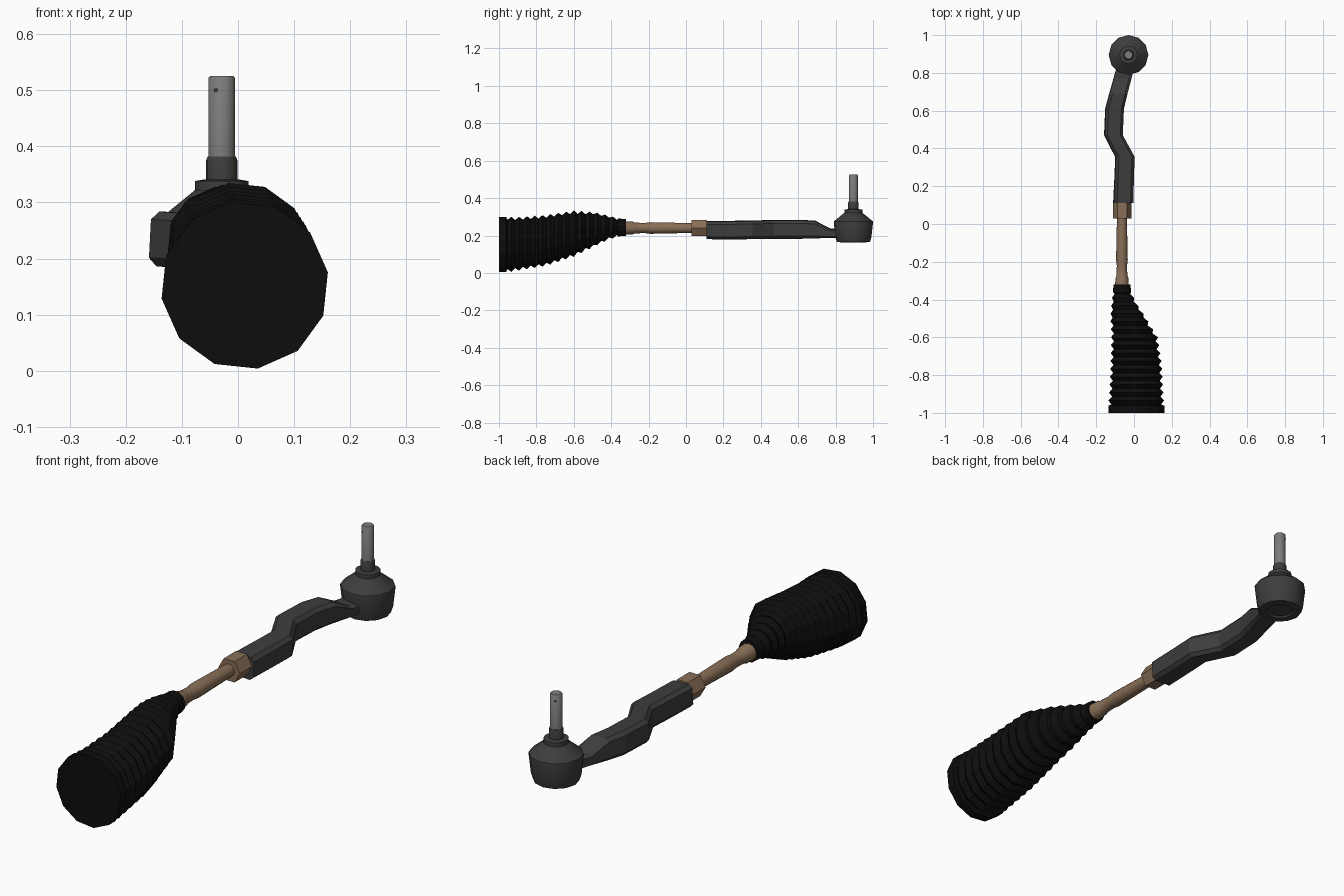
import bpy, bmesh, math

if "Cube" in bpy.data.objects:
    bpy.data.objects.remove(bpy.data.objects["Cube"])

def mat(name, c):
    m = bpy.data.materials.new(name)
    m.diffuse_color = (*c, 1)
    m.use_nodes = True
    m.node_tree.nodes["Principled BSDF"].inputs["Base Color"].default_value = m.diffuse_color
    return m

BLACK = mat("black_rubber", (0.004, 0.004, 0.004))
DARK = mat("dark_steel", (0.047, 0.047, 0.047))
GREY = mat("stud_grey", (0.2, 0.2, 0.2))
BRONZE = mat("bronze", (0.25, 0.158, 0.095))

def loft(name, rings, material, smooth=None):
    """Skin a list of closed rings and cap both ends."""
    bm = bmesh.new()
    vs = [[bm.verts.new(p) for p in r] for r in rings]
    n = len(rings[0])
    for a, b in zip(vs, vs[1:]):
        for i in range(n):
            j = (i + 1) % n
            bm.faces.new((a[i], a[j], b[j], b[i]))
    bm.faces.new(vs[0])
    bm.faces.new(vs[-1])
    bmesh.ops.recalc_face_normals(bm, faces=bm.faces)
    me = bpy.data.meshes.new(name)
    bm.to_mesh(me)
    bm.free()
    me.materials.append(material)
    ob = bpy.data.objects.new(name, me)
    bpy.context.collection.objects.link(ob)
    if smooth:
        bpy.ops.object.select_all(action='DESELECT')
        ob.select_set(True)
        bpy.context.view_layer.objects.active = ob
        bpy.ops.object.shade_smooth_by_angle(angle=math.radians(smooth))
    return ob

def ring_y(y, cx, cz, r, n, phase=0):
    return [(cx + r * math.cos(phase + math.tau * i / n), y,
             cz + r * math.sin(phase + math.tau * i / n)) for i in range(n)]

def lathe_z(name, profile, n, material, cx=-0.029, cy=0.895, smooth=40):
    return loft(name, [[(cx + r * math.cos(math.tau * i / n), cy + r * math.sin(math.tau * i / n), z)
                        for i in range(n)] for r, z in profile], material, smooth)

# Bellows boot: key stations (y, centre x, centre z, outer radius), ribs between
KEYS = [(-1, .012, .152, .15), (-.95, .012, .152, .15), (-.9, .012, .155, .146),
        (-.75, .012, .173, .139), (-.6, .003, .21, .126), (-.5, -.03, .231, .097),
        (-.42, -.053, .242, .068), (-.37, -.062, .243, .053), (-.32, -.064, .243, .046)]

def station(y):
    for a, b in zip(KEYS, KEYS[1:]):
        if y <= b[0] + 1e-6:
            t = (y - a[0]) / (b[0] - a[0])
            return [p + (q - p) * t for p, q in zip(a, b)][1:]

PH = math.radians(9)
rings = [ring_y(-1, .012, .152, .15, 12, PH), ring_y(-.962, .012, .152, .15, 12, PH)]
RIBS = 14
for k in range(2 * RIBS + 1):
    y = -.955 + k * .585 / (2 * RIBS)
    cx, cz, r = station(y)
    depth = .017 if y < -.5 else .012
    rings.append(ring_y(y, cx, cz, r - (depth if k % 2 == 0 else 0), 12, PH))
rings += [ring_y(-.362, -.063, .243, .048, 12, PH), ring_y(-.32, -.064, .243, .046, 12, PH)]
loft("bellows_boot", rings, BLACK)

# Threaded rod with collar, and hex lock nut
loft("tie_rod", [ring_y(y, -.064, .24, r, 12) for y, r in
                 [(-.34, .037), (-.285, .034), (-.275, .029), (-.22, .027), (-.19, .031), (-.1, .029),
                  (.05, .026)]], BRONZE, 40)
loft("lock_nut", [ring_y(y, -.062, .24, .05, 6) for y in (.03, .112)], BRONZE)

# Cranked arm: chamfered square section swept through stations (y, cx, cz, half w, half h)
def section(y, cx, cz, w, h, tilt=math.radians(-3)):
    pts = [(1, -.7), (1, .7), (.7, 1), (-.7, 1), (-1, .7), (-1, -.7), (-.7, -1), (.7, -1)]
    c, s = math.cos(tilt), math.sin(tilt)
    return [(cx + u * w * c - v * h * s, y, cz + u * w * s + v * h * c) for u, v in pts]

ARM = [(.11, -.057, .229, .052, .047), (.25, -.052, .229, .05, .048), (.355, -.048, .23, .05, .048),
       (.47, -.109, .233, .048, .049), (.61, -.103, .233, .048, .049), (.69, -.083, .232, .047, .046),
       (.77, -.061, .213, .047, .024), (.86, -.037, .213, .046, .023)]
loft("cranked_arm", [section(*a) for a in ARM], DARK)

# Ball joint housing, with recessed cap underneath
lathe_z("ball_housing", [(.05, .17), (.056, .163), (.088, .165), (.096, .19), (.105, .27), (.104, .276),
                         (.05, .32), (.048, .322)], 12, DARK)
lathe_z("seal_flange", [(.048, .315), (.048, .338), (.03, .341)], 16, DARK)
lathe_z("stud_collar", [(.028, .335), (.028, .375), (.025, .382)], 16, DARK)

# Stud with cross hole for the split pin
lathe_z("stud", [(.024, .375), (.024, .521), (.021, .525)], 16, GREY)
loft("pin_hole", [ring_y(y, -.039, .5, .004, 8) for y in (.872, .918)], DARK)
